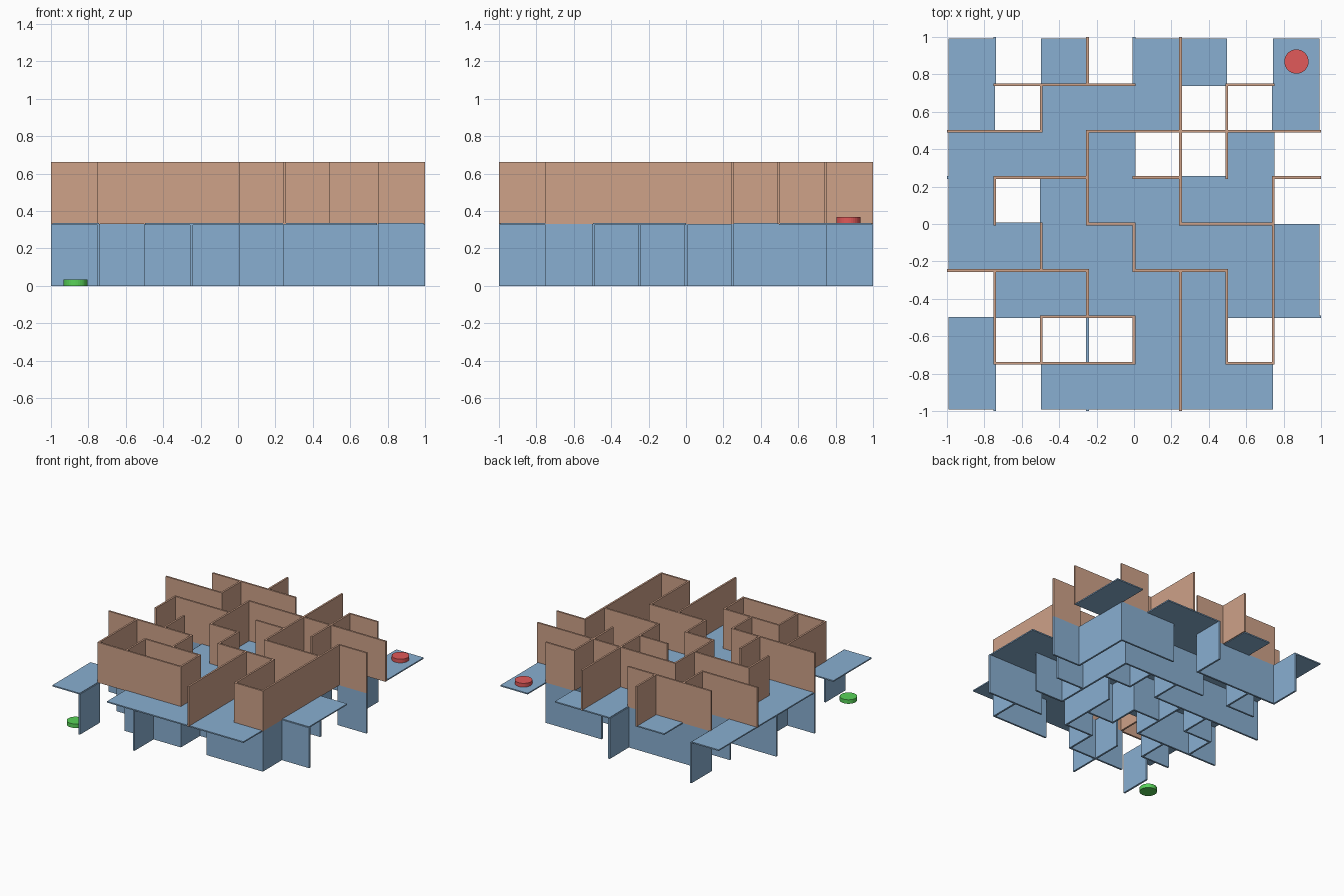
import bpy, bmesh

if "Cube" in bpy.data.objects:
    bpy.data.objects.remove(bpy.data.objects["Cube"])

P = 2 / 8.06          # maze cell size
T = 0.06 * P          # wall thickness
H = 4 * P / 3         # storey height
SLAB = 0.01


def material(name, color):
    m = bpy.data.materials.new(name)
    m.diffuse_color = color
    m.use_nodes = True
    m.node_tree.nodes["Principled BSDF"].inputs["Base Color"].default_value = m.diffuse_color
    return m


BLUE = material("blue", (0.25, 0.43, 0.64, 1))
BROWN = material("terracotta", (0.62, 0.36, 0.25, 1))
GREEN = material("green", (0.1, 0.65, 0.1, 1))
RED = material("red", (0.75, 0.1, 0.1, 1))


def finish(bm, name, mat):
    bmesh.ops.recalc_face_normals(bm, faces=bm.faces)
    mesh = bpy.data.meshes.new(name)
    bm.to_mesh(mesh)
    bm.free()
    mesh.materials.append(mat)
    obj = bpy.data.objects.new(name, mesh)
    bpy.context.collection.objects.link(obj)
    return obj


def add_box(bm, x0, x1, y0, y1, z0, z1):
    verts = bmesh.ops.create_cube(bm, size=1)["verts"]
    for v in verts:
        v.co.x = x1 if v.co.x > 0 else x0
        v.co.y = y1 if v.co.y > 0 else y0
        v.co.z = z1 if v.co.z > 0 else z0


def runs(row):
    """Start and end of every unbroken stretch of 1s."""
    start = None
    for i, c in enumerate(row + "0"):
        if c == "1" and start is None:
            start = i
        elif c == "0" and start is not None:
            yield start, i
            start = None


def walls(name, mat, z0, z1, columns, rows):
    bm = bmesh.new()
    h = T / 2
    for i, col in enumerate(columns.split()):      # walls along y, listed back to front
        x = (i - 3) * P
        for a, b in runs(col):
            add_box(bm, x - h, x + h, (4 - b) * P - h, (4 - a) * P + h, z0, z1)
    for j, row in enumerate(rows.split()):         # walls along x, listed left to right
        y = (3 - j) * P
        for a, b in runs(row):
            add_box(bm, (a - 4) * P - h, (b - 4) * P + h, y - h, y + h, z0, z1)
    return finish(bm, name, mat)


def disc(name, mat, x, y, z):
    bm = bmesh.new()
    bmesh.ops.create_cone(bm, cap_ends=True, segments=32, radius1=0.065,
                          radius2=0.065, depth=0.033)
    bmesh.ops.translate(bm, verts=bm.verts, vec=(x, y, z + 0.0165))
    return finish(bm, name, mat)


# Lower storey walls
walls("lower_walls", BLUE, 0, H,
      "10001001 01010100 00011011 10101010 00101100 00111000 01100010",
      "01110110 01011100 11110101 01010010 11101010 01001011 00110110")

# Upper storey walls
walls("upper_walls", BROWN, H, 2 * H,
      "00010110 01001010 10110100 00001010 11110111 01100110 00011110",
      "01110010 11011111 01101001 00010110 11101100 00110000 01110010")

# Middle floor with openings, rows from back to front
floor = ("10101101 10111001 11110010 10111110 "
         "11111111 01111111 10001100 10111110").split()
bm = bmesh.new()
for r, row in enumerate(floor):
    for c, filled in enumerate(row):
        if filled == "1":
            quad = [bm.verts.new(((c + dx - 4) * P, (4 - r - dy) * P, H + SLAB / 2))
                    for dx, dy in ((0, 1), (1, 1), (1, 0), (0, 0))]
            bm.faces.new(quad)
bmesh.ops.remove_doubles(bm, verts=bm.verts, dist=1e-4)
low = bmesh.ops.extrude_face_region(bm, geom=bm.faces[:], use_keep_orig=True)["geom"]
bmesh.ops.translate(bm, vec=(0, 0, -SLAB),
                    verts=[g for g in low if isinstance(g, bmesh.types.BMVert)])
finish(bm, "middle_floor", BLUE)

# Start and finish markers
disc("start_marker", GREEN, -3.5 * P, -3.5 * P, 0)
disc("finish_marker", RED, 3.5 * P, 3.5 * P, H + SLAB / 2 - 0.002)
